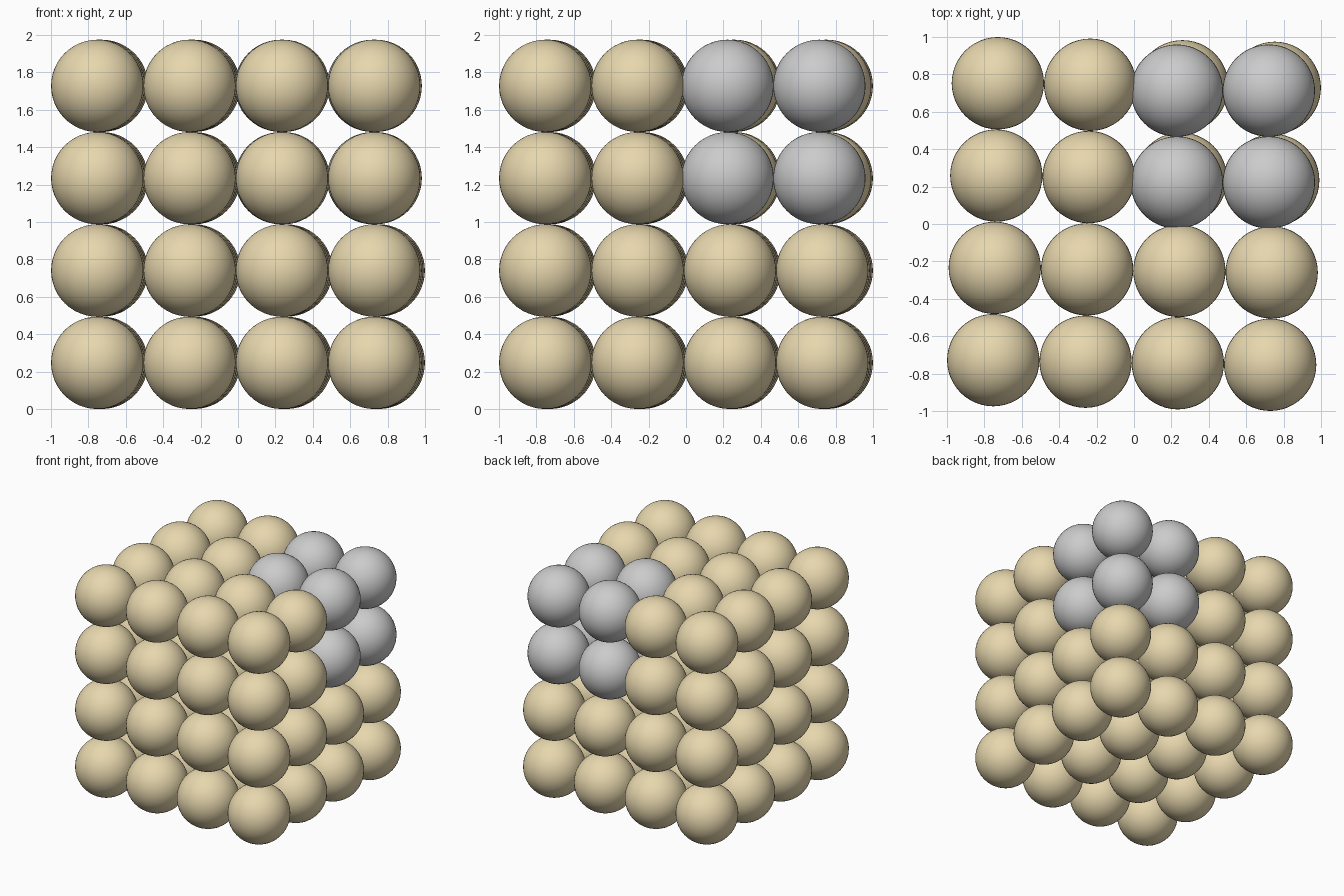
import bpy
from math import radians
from mathutils import Matrix, Vector

if "Cube" in bpy.data.objects:
    bpy.data.objects.remove(bpy.data.objects["Cube"])

N = 4                 # balls per side
R = 0.2468            # ball radius
PITCH = 2 * R         # balls touch
TURN = Matrix.Rotation(radians(-0.95), 3, 'Z')   # slight twist of the stack

tan = bpy.data.materials.new("tan")
tan.diffuse_color = (0.8, 0.68, 0.42, 1)
tan.use_nodes = True
tan.node_tree.nodes["Principled BSDF"].inputs["Base Color"].default_value = tan.diffuse_color

# One shared smooth ball mesh per colour
bpy.ops.mesh.primitive_uv_sphere_add(segments=48, ring_count=24, radius=R)
seed = bpy.context.object
bpy.ops.object.shade_smooth()
grey_mesh = seed.data
tan_mesh = grey_mesh.copy()
tan_mesh.materials.append(tan)
bpy.data.objects.remove(seed)


def add_ball(name, mesh, loc):
    ob = bpy.data.objects.new(name, mesh)
    ob.location = loc
    bpy.context.collection.objects.link(ob)


for i in range(N):
    for j in range(N):
        for k in range(N):
            z = R + k * PITCH
            if min(i, j, k) >= 2:
                # Grey corner block, square to the axes and set slightly inwards
                add_ball("grey_ball", grey_mesh,
                         (0.229 + (i - 2) * 0.492, 0.222 + (j - 2) * 0.491, z))
            else:
                # Tan stack
                p = TURN @ Vector(((i - 1.5) * PITCH, (j - 1.5) * PITCH, 0))
                add_ball("tan_ball", tan_mesh, (p.x, p.y, z))
